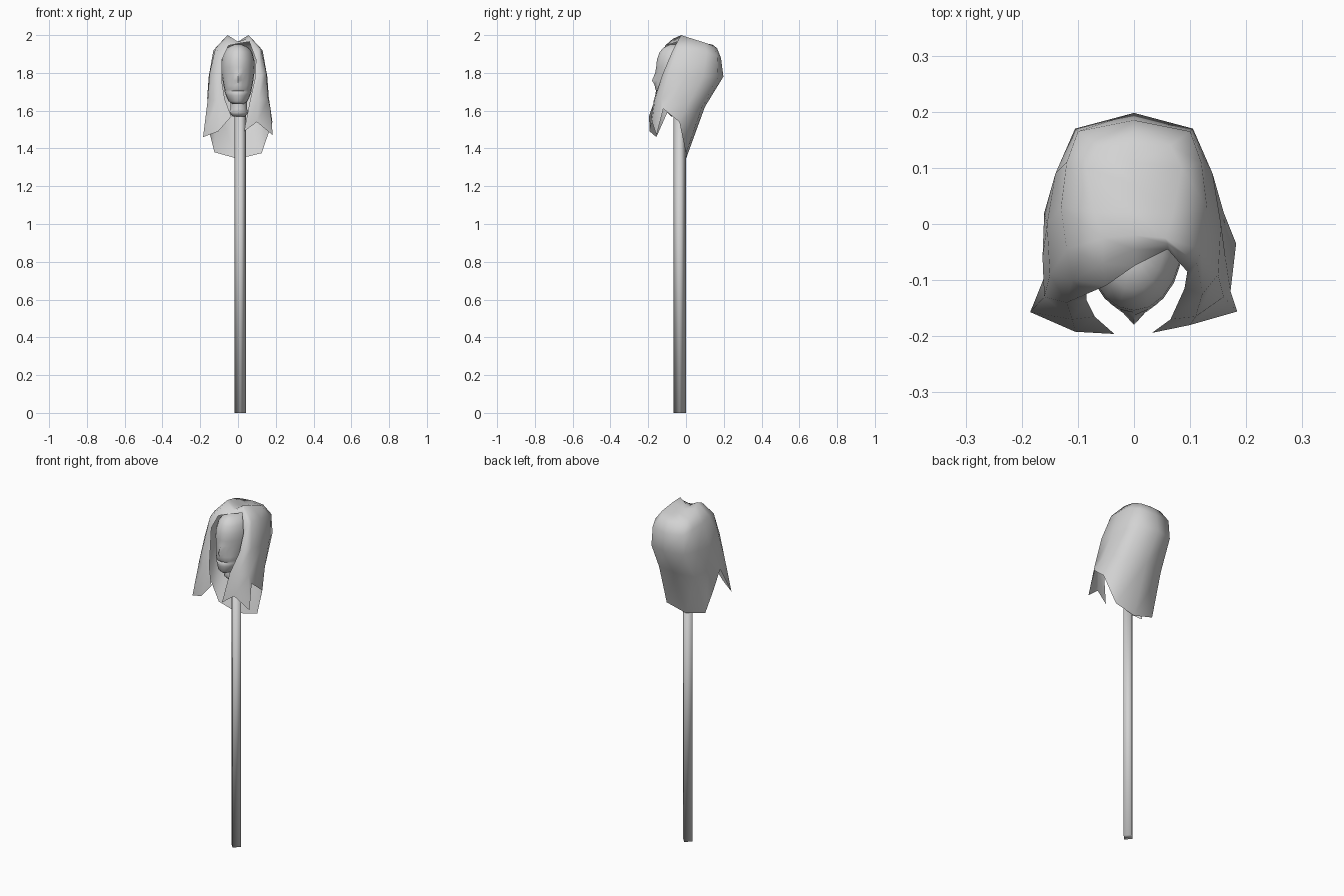
import bpy
import bmesh
import math

if "Cube" in bpy.data.objects:
    bpy.data.objects.remove(bpy.data.objects["Cube"], do_unlink=True)

grey = bpy.data.materials.new("plain grey")
grey.use_nodes = True
colour = (0.65, 0.65, 0.65, 1)
grey.diffuse_color = colour
grey.node_tree.nodes["Principled BSDF"].inputs["Base Color"].default_value = colour


def finish(name, bm, smooth_angle):
    """Turn a bmesh into a shaded object with the grey material."""
    mesh = bpy.data.meshes.new(name)
    bm.to_mesh(mesh)
    bm.free()
    mesh.materials.append(grey)
    obj = bpy.data.objects.new(name, mesh)
    bpy.context.collection.objects.link(obj)
    bpy.ops.object.select_all(action="DESELECT")
    obj.select_set(True)
    bpy.context.view_layer.objects.active = obj
    bpy.ops.object.shade_smooth_by_angle(angle=math.radians(smooth_angle))


def bridge(bm, rows, closed):
    """Join neighbouring rows of vertices with quads."""
    for lower, upper in zip(rows, rows[1:]):
        count = len(lower)
        for i in range(count if closed else count - 1):
            j = (i + 1) % count
            bm.faces.new((lower[i], lower[j], upper[j], upper[i]))


def loft(name, sections, sides, centre_x=0.0, ridge=None, smooth_angle=60):
    """Stack oval rings given as (z, half width, front y, back y)."""
    bm = bmesh.new()
    rings = []
    for z, half, front, back in sections:
        ring = []
        for i in range(sides):
            a = 2 * math.pi * i / sides
            x = half * math.sin(a)
            y = (front + back) / 2 - (back - front) / 2 * math.cos(a)
            if ridge and i == 0:
                y -= ridge.get(z, 0)
            ring.append(bm.verts.new((centre_x + x, y, z)))
        rings.append(ring)
    bridge(bm, rings, closed=True)
    bm.faces.new(rings[0])
    bm.faces.new(rings[-1])
    bmesh.ops.recalc_face_normals(bm, faces=bm.faces)
    finish(name, bm, smooth_angle)


# Pole: four-sided with a corner to the front, softly shaded
loft("pole", [(0, 0.031, -0.067, -0.001), (1.58, 0.031, -0.067, -0.001)],
     4, centre_x=0.012, smooth_angle=120)

# Head: chin, lips, nose, brow, crown; the ridge pulls out the nose and lips
head_sections = [
    (1.635, 0.03, -0.14, -0.02), (1.65, 0.05, -0.155, 0.0),
    (1.68, 0.064, -0.158, 0.03), (1.698, 0.07, -0.162, 0.04),
    (1.705, 0.071, -0.155, 0.04), (1.712, 0.072, -0.162, 0.05),
    (1.735, 0.077, -0.156, 0.06), (1.76, 0.081, -0.158, 0.07),
    (1.80, 0.087, -0.153, 0.09), (1.83, 0.088, -0.158, 0.1),
    (1.87, 0.086, -0.154, 0.1), (1.91, 0.075, -0.14, 0.09),
    (1.935, 0.055, -0.118, 0.06), (1.95, 0.02, -0.085, 0.02),
]
loft("head", head_sections, 20, ridge={1.76: 0.022, 1.735: 0.01, 1.80: 0.01})

# Neck with a flared cut end
loft("neck", [(1.57, 0.035, -0.08, 0.0), (1.59, 0.055, -0.1, 0.02),
              (1.61, 0.045, -0.095, 0.015), (1.67, 0.045, -0.1, 0.02)],
     10, centre_x=0.004)

# Hair: each row runs from the face edge round the side to the middle of the
# back. Side and back columns are shared by both halves, parting downward
hair_body = [
    [(0, -.02, 1.965), (0, .02, 1.965), (0, .07, 1.96), (0, .11, 1.955),
     (0, .14, 1.95)],
    [(.055, -.025, 2), (.07, .02, 1.985), (.085, .1, 1.96), (.065, .14, 1.945),
     (0, .165, 1.93)],
    [(.12, -.045, 1.93), (.13, .03, 1.92), (.12, .11, 1.91), (.1, .165, 1.89),
     (0, .185, 1.88)],
    [(.15, -.09, 1.8), (.155, 0, 1.78), (.14, .09, 1.78), (.105, .17, 1.78),
     (0, .198, 1.78)],
    [(.16, -.13, 1.66), (.163, -.06, 1.67), (.16, .02, 1.65), (.115, .085, 1.62),
     (0, .1, 1.62)],
]
# Two columns framing the face, different on each half
left_front = [
    [(0, -.075, 1.955), (0, -.045, 1.965)],
    [(.06, -.045, 1.965), (.06, -.035, 1.985)],
    [(.095, -.085, 1.87), (.112, -.07, 1.92)],
    [(.09, -.115, 1.77), (.122, -.125, 1.79)],
    [(.065, -.17, 1.66), (.11, -.165, 1.66)],
]
right_front = [
    [(0, -.075, 1.955), (0, -.045, 1.965)],
    [(.05, -.11, 1.945), (.055, -.07, 1.98)],
    [(.085, -.125, 1.87), (.11, -.1, 1.92)],
    [(.085, -.135, 1.75), (.12, -.14, 1.79)],
    [(.07, -.165, 1.66), (.11, -.17, 1.65)],
]
# Ragged hems
left_hem = [(.032, -.194, 1.49), (.1, -.18, 1.54), (.184, -.156, 1.47),
            (.172, -.12, 1.61), (.182, -.035, 1.54), (.125, 0, 1.375), (0, 0, 1.345)]
right_hem = [(.035, -.196, 1.57), (.105, -.192, 1.49), (.185, -.157, 1.46),
             (.158, -.09, 1.61), (.157, -.03, 1.51), (.125, 0, 1.38), (0, 0, 1.345)]

bm = bmesh.new()
for side, front, hem in ((1, left_front, left_hem), (-1, right_front, right_hem)):
    table = [edge + body for edge, body in zip(front, hair_body)] + [hem]
    rows = [[bm.verts.new((side * x, y, z)) for x, y, z in row] for row in table]
    # Opposite row order on the halves keeps every face pointing outward
    bridge(bm, rows[::-side], closed=False)
bmesh.ops.remove_doubles(bm, verts=bm.verts, dist=0.0005)
finish("hair", bm, 75)
